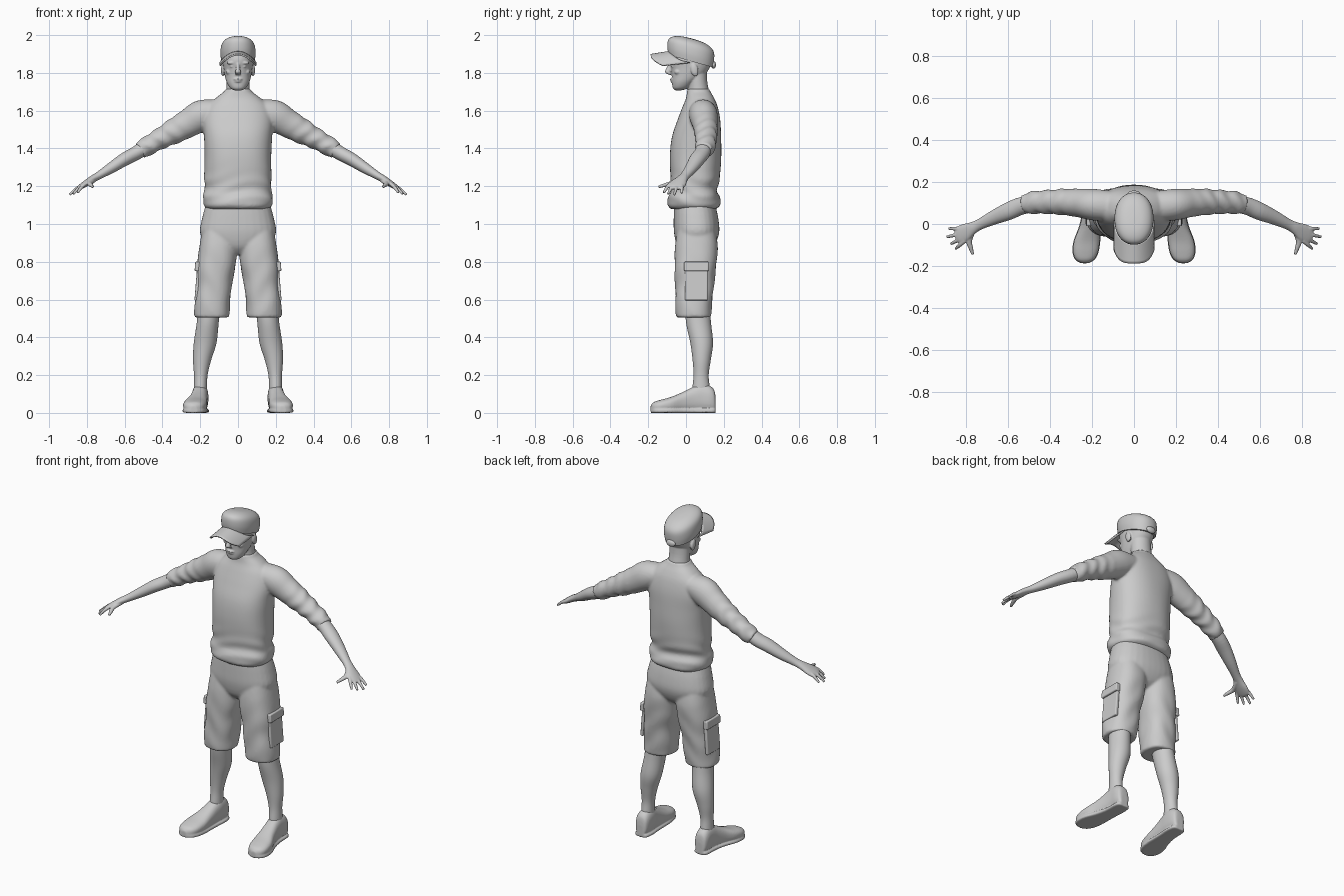
import bpy, bmesh
from math import sin, cos, pi, exp
from mathutils import Vector, Matrix

default = bpy.data.objects.get("Cube")
if default:
    bpy.data.objects.remove(default, do_unlink=True)

grey = bpy.data.materials.new("plain grey")
grey.use_nodes = True
tone = (0.6, 0.6, 0.6, 1)
grey.diffuse_color = tone
grey.node_tree.nodes["Principled BSDF"].inputs["Base Color"].default_value = tone

X, Y, Z = Vector((1, 0, 0)), Vector((0, 1, 0)), Vector((0, 0, 1))
SIDES = (("left", 1), ("right", -1))


def spline(rings, steps):
    """Smoothly interpolate a short list of rings."""
    out, last = [], len(rings) - 1
    for i in range(last):
        p0, p1, p2, p3 = (rings[min(max(i + k, 0), last)] for k in (-1, 0, 1, 2))
        for s in range(steps):
            t = s / steps
            out.append([b + 0.5 * t * (c - a + t * (2*a - 5*b + 4*c - d + t * (3*(b - c) + d - a)))
                        for a, b, c, d in zip(p0, p1, p2, p3)])
    return out + [list(rings[-1])]


def loft(bm, rings, axis=None, side=X, power=2.0, sign=1, fold=None, steps=4, n=32):
    """Skin rings of (x, y, z, half width along side, half height)."""
    rings = spline(rings, steps)
    centres = [Vector(r[:3]) for r in rings]
    loops = []
    for i, (c, r) in enumerate(zip(centres, rings)):
        t = (axis or centres[min(i + 1, len(rings) - 1)] - centres[max(i - 1, 0)]).normalized()
        u = (side - t * side.dot(t)).normalized()
        v = t.cross(u)
        loop = []
        for k in range(n):
            a = 2 * pi * k / n
            ca, sa = cos(a), sin(a)
            q = (abs(ca) ** power + abs(sa) ** power) ** (-1 / power)
            q *= 1 + (fold(c, a) if fold else 0)
            p = c + u * (max(r[3], .002) * q * ca) + v * (max(r[4], .002) * q * sa)
            loop.append(bm.verts.new((p.x * sign, p.y, p.z)))
        loops.append(loop)
    for a, b in zip(loops, loops[1:]):
        for k in range(n):
            bm.faces.new((a[k - 1], a[k], b[k], b[k - 1]))
    bm.faces.new(loops[0])
    bm.faces.new(loops[-1])


def blob(bm, at, size, turn=0):
    m = Matrix.Translation(at) @ Matrix.Rotation(turn, 4, 'X') @ Matrix.Diagonal((*size, 1))
    bmesh.ops.create_icosphere(bm, subdivisions=3, radius=1, matrix=m)


def finish(name, bm, voxel=0, relax=3):
    bmesh.ops.recalc_face_normals(bm, faces=bm.faces)
    mesh = bpy.data.meshes.new(name)
    bm.to_mesh(mesh)
    bm.free()
    mesh.materials.append(grey)
    ob = bpy.data.objects.new(name, mesh)
    bpy.context.collection.objects.link(ob)
    bpy.ops.object.select_all(action='DESELECT')
    ob.select_set(True)
    bpy.context.view_layer.objects.active = ob
    bpy.ops.object.shade_smooth_by_angle(angle=0.8)
    if voxel:  # fuse overlapping forms into one skin
        fuse = ob.modifiers.new("fuse", 'REMESH')
        fuse.mode, fuse.voxel_size, fuse.use_smooth_shade = 'VOXEL', voxel, True
        soft = ob.modifiers.new("soften", 'SMOOTH')
        soft.factor, soft.iterations = 0.5, relax
    return ob


# Shirt: torso, rolled sleeves and a collar band
def shirt_fold(c, a):
    waist = exp(-((c.z - 1.17) / .08) ** 2)
    return .022 * waist * sin(75 * c.z + 3 * sin(2 * a + .6)) + .006 * sin(5 * a + 9 * c.z)


def sleeve_fold(c, a):
    return .06 * min(1, max(0, (c.x - .27) / .1)) * sin(95 * c.x + 1.6 * sin(2 * a))


bm = bmesh.new()
loft(bm, [(0, .04, 1.08, .16, .12), (0, .043, 1.10, .18, .14), (0, .043, 1.14, .185, .136),
          (0, .042, 1.18, .175, .122), (0, .048, 1.24, .178, .13), (0, .05, 1.36, .176, .136),
          (0, .055, 1.46, .18, .13), (0, .068, 1.55, .185, .113), (0, .075, 1.62, .165, .093),
          (0, .075, 1.665, .12, .075), (0, .068, 1.70, .075, .062), (0, .066, 1.715, .066, .058)],
     axis=Z, power=2.35, fold=shirt_fold, steps=6, n=64)
for _, s in SIDES:
    loft(bm, [(.10, .085, 1.60, .07, .06), (.19, .092, 1.575, .075, .082), (.26, .1, 1.535, .068, .075),
              (.34, .105, 1.49, .062, .066), (.42, .105, 1.447, .056, .054), (.48, .102, 1.412, .053, .05),
              (.52, .094, 1.388, .046, .046)],
         side=Y, sign=s, fold=sleeve_fold, steps=10, n=40)
finish("shirt", bm, .008)


# Shorts: hips and two wide legs
def shorts_fold(c, a):
    return .022 * sin(38 * c.z + 2.5 * sin(a * 2)) * max(0, min(1, (.9 - c.z) / .2))


bm = bmesh.new()
loft(bm, [(0, .04, .84, .06, .05), (0, .05, .88, .15, .095), (0, .056, .95, .2, .119),
          (0, .053, 1.03, .19, .118), (0, .045, 1.11, .168, .108)], axis=Z, power=2.4)
for _, s in SIDES:
    loft(bm, [(.14, .04, .505, .09, .09), (.137, .04, .55, .093, .095), (.127, .045, .67, .093, .102),
              (.115, .05, .78, .102, .11), (.104, .055, .88, .1, .113), (.1, .055, .97, .09, .1)],
         axis=Z, power=2.4, sign=s, fold=shorts_fold, steps=7, n=48)
finish("shorts", bm, .008)

# Cargo pockets with flaps on the outer thighs
for label, s in SIDES:
    bm = bmesh.new()
    for z, h, w, out in ((.69, .19, .12, .02), (.775, .05, .13, .03)):
        m = (Matrix.Translation((s * .213, .055, z)) @ Matrix.Rotation(s * -.08, 4, 'Y')
             @ Matrix.Diagonal((out, w, h, 1)))
        bmesh.ops.create_cube(bm, size=1, matrix=m)
    pocket = finish(label + "_cargo_pocket", bm)
    bevel = pocket.modifiers.new("soft edges", 'BEVEL')
    bevel.width, bevel.segments = .006, 3

# Lower legs
for label, s in SIDES:
    bm = bmesh.new()
    loft(bm, [(.15, .06, .58, .06, .065), (.16, .066, .48, .058, .066), (.174, .083, .37, .06, .06),
              (.19, .083, .28, .048, .048), (.197, .08, .2, .036, .04), (.199, .08, .13, .035, .046),
              (.2, .08, .08, .035, .046)], axis=Z, sign=s, steps=5)
    finish(label + "_lower_leg", bm)

# Shoes: sections from heel to toe as (y, x, half width, height)
shoe = [(.157, .2, .02, .07), (.15, .2, .034, .115), (.125, .2, .042, .14), (.08, .2, .043, .15),
        (.035, .204, .044, .132), (-.02, .212, .05, .105), (-.08, .224, .061, .08),
        (-.135, .231, .059, .065), (-.17, .234, .043, .053), (-.187, .235, .015, .035)]
for label, s in SIDES:
    bm = bmesh.new()
    loft(bm, [(x, y, h / 2 + .004, w, h / 2) for y, x, w, h in shoe], axis=-Y, power=2.5, sign=s)
    loft(bm, [(x, y, .011, w + .003, .011) for y, x, w, h in shoe], axis=-Y, power=5, sign=s)
    finish(label + "_shoe", bm, .005, 2)

# Bare forearms with open hands
fingers = [(.883, -.022, 1.163), (.892, -.062, 1.155), (.873, -.095, 1.158), (.85, -.118, 1.165)]
for label, s in SIDES:
    bm = bmesh.new()
    loft(bm, [(.47, .1, 1.418, .04, .04), (.54, .085, 1.375, .042, .037), (.60, .06, 1.343, .042, .035),
              (.67, .03, 1.298, .034, .029), (.735, -.002, 1.258, .026, .021), (.77, -.02, 1.238, .03, .019),
              (.805, -.04, 1.215, .042, .017), (.835, -.056, 1.196, .04, .013), (.85, -.062, 1.187, .02, .008)],
         side=Y, sign=s)
    for i, tip in enumerate(fingers):
        root = Vector((.805, -.022 - .019 * i, 1.215))
        tip = Vector(tip)
        knuckle = root.lerp(tip, .55) + Z * .006
        loft(bm, [(*root, .01, .01), (*knuckle, .0095, .0095), (*tip, .0065, .0065)], side=Y, sign=s, n=12)
    loft(bm, [(.765, -.025, 1.232, .014, .013), (.785, -.08, 1.215, .014, .012), (.777, -.115, 1.205, .011, .01),
              (.768, -.145, 1.197, .007, .007)], side=X, sign=s, n=12)
    finish(label + "_forearm_and_hand", bm, .004, 2)

# Head: skull, neck, and facial features
bm = bmesh.new()
loft(bm, [(0, -.04, 1.708, .02, .018), (0, -.028, 1.72, .042, .042), (0, -.012, 1.75, .06, .062),
          (0, .01, 1.785, .07, .085), (0, .022, 1.825, .076, .102), (0, .025, 1.87, .08, .112),
          (0, .03, 1.93, .07, .1)], axis=Z, power=2.15, n=48)
loft(bm, [(0, .07, 1.64, .08, .06), (0, .066, 1.70, .063, .056), (0, .06, 1.76, .06, .052),
          (0, .05, 1.84, .06, .06)], axis=Z)
loft(bm, [(0, -.075, 1.855, .009, .012), (0, -.09, 1.825, .01, .014), (0, -.096, 1.803, .016, .015),
          (0, -.078, 1.79, .012, .012)], axis=Z, n=16)
blob(bm, (0, -.07, 1.766), (.025, .016, .006))
blob(bm, (0, -.068, 1.755), (.021, .015, .006))
blob(bm, (0, -.058, 1.727), (.02, .014, .015))
for _, s in SIDES:
    blob(bm, (s * .034, -.068, 1.853), (.026, .016, .009))
    blob(bm, (s * .031, -.062, 1.834), (.014, .016, .008))
    blob(bm, (s * .045, -.042, 1.805), (.02, .02, .016))
    blob(bm, (s * .08, .045, 1.815), (.01, .02, .034), .2)
finish("head", bm, .004, 3)

# Cap: sloping crown, back strap and curved peak
bm = bmesh.new()
slope = Vector((0, .28, 1))
loft(bm, [(0, .025, 1.862, .088, .122), (0, .025, 1.90, .093, .128), (0, .027, 1.94, .089, .126),
          (0, .03, 1.963, .074, .106), (0, .033, 1.977, .045, .065), (0, .034, 1.981, .005, .008)],
     axis=slope, power=2.2, n=48)
finish("cap_crown", bm)
bm = bmesh.new()
blob(bm, (0, .146, 1.842), (.03, .013, .02))
finish("cap_strap", bm)

bm = bmesh.new()
cols, rows = 24, 8
grid = []
for i in range(cols + 1):
    u = 2 * i / cols - 1
    inner = .02 - .11 * max(0, 1 - u * u) ** .5
    outer = -.187 + .065 * u ** 4
    grid.append([bm.verts.new((.095 * u, inner + (outer - inner) * j / rows,
                               1.912 - .058 * u * u - .016 * j / rows)) for j in range(rows + 1)])
for a, b in zip(grid, grid[1:]):
    for j in range(rows):
        bm.faces.new((a[j], b[j], b[j + 1], a[j + 1]))
peak = finish("cap_peak", bm)
thick = peak.modifiers.new("thickness", 'SOLIDIFY')
thick.thickness, thick.offset = .008, 0
